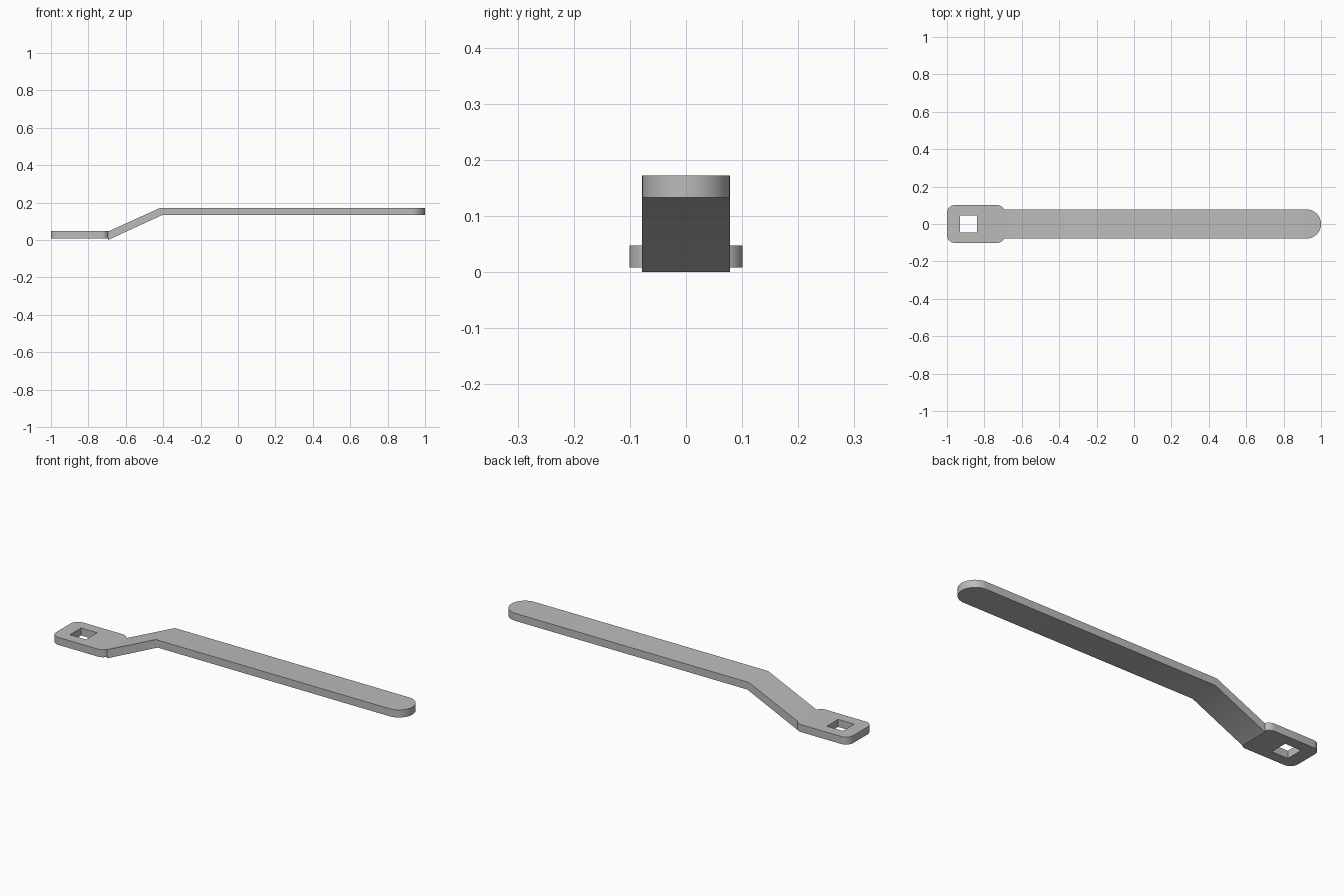
import bpy, bmesh
from math import sin, cos, pi, radians

cube = bpy.data.objects.get("Cube")
if cube:
    bpy.data.objects.remove(cube)

# Single grey metal
metal = bpy.data.materials.new("grey_metal")
metal.use_nodes = True
grey = (0.5, 0.5, 0.5, 1)
metal.diffuse_color = grey
metal.node_tree.nodes["Principled BSDF"].inputs["Base Color"].default_value = grey


def finish(name, bm):
    bmesh.ops.recalc_face_normals(bm, faces=bm.faces)
    mesh = bpy.data.meshes.new(name)
    bm.to_mesh(mesh)
    bm.free()
    obj = bpy.data.objects.new(name, mesh)
    bpy.context.collection.objects.link(obj)
    mesh.materials.append(metal)
    bpy.ops.object.select_all(action='DESELECT')
    obj.select_set(True)
    bpy.context.view_layer.objects.active = obj
    bpy.ops.object.shade_smooth_by_angle(angle=radians(30))
    return obj


def rounded_rect(cx, hx, hy, r, steps):
    """Outline points of a rectangle with rounded corners."""
    points = []
    for corner, (sx, sy) in enumerate([(1, 1), (-1, 1), (-1, -1), (1, -1)]):
        for i in range(steps + 1):
            a = (corner + i / steps) * pi / 2
            points.append((cx + sx * (hx - r) + r * cos(a),
                           sy * (hy - r) + r * sin(a)))
    return points


def loop_edges(bm, points, z):
    verts = [bm.verts.new((x, y, z)) for x, y in points]
    return [bm.edges.new((v, verts[(i + 1) % len(verts)]))
            for i, v in enumerate(verts)]


# Socket plate: rounded outline with a square hole, extruded upward
low, high = 0.008, 0.047
bm = bmesh.new()
edges = loop_edges(bm, rounded_rect(-0.845, 0.155, 0.101, 0.042, 8), low)
hole = [(-0.931, -0.046), (-0.839, -0.046), (-0.839, 0.046), (-0.931, 0.046)]
edges += loop_edges(bm, hole, low)
bmesh.ops.triangle_fill(bm, edges=edges, use_beauty=True)
ext = bmesh.ops.extrude_face_region(bm, geom=bm.faces[:])
bmesh.ops.translate(bm, vec=(0, 0, high - low),
                    verts=[v for v in ext["geom"] if isinstance(v, bmesh.types.BMVert)])
finish("socket_plate", bm)

# Handle: stations of (top x, top z, bottom x, bottom z, half width)
w, top, bottom = 0.078, 0.172, 0.133
stations = [(-0.695, 0.045, -0.695, 0, w), (-0.416, top, -0.406, bottom, w)]
steps = 16
for i in range(steps + 1):
    a = i / steps * pi / 2
    x = 1 - w + w * sin(a)
    stations.append((x, top, x, bottom, w * cos(a)))

bm = bmesh.new()
rings = [[bm.verts.new(p) for p in ((xt, -h, zt), (xt, h, zt), (xb, h, zb), (xb, -h, zb))]
         for xt, zt, xb, zb, h in stations]
bm.faces.new(rings[0])
for a, b in zip(rings, rings[1:]):
    for k in range(4):
        n = (k + 1) % 4
        bm.faces.new((a[k], a[n], b[n], b[k]))
bmesh.ops.remove_doubles(bm, verts=bm.verts, dist=0.0001)
finish("cranked_handle", bm)
